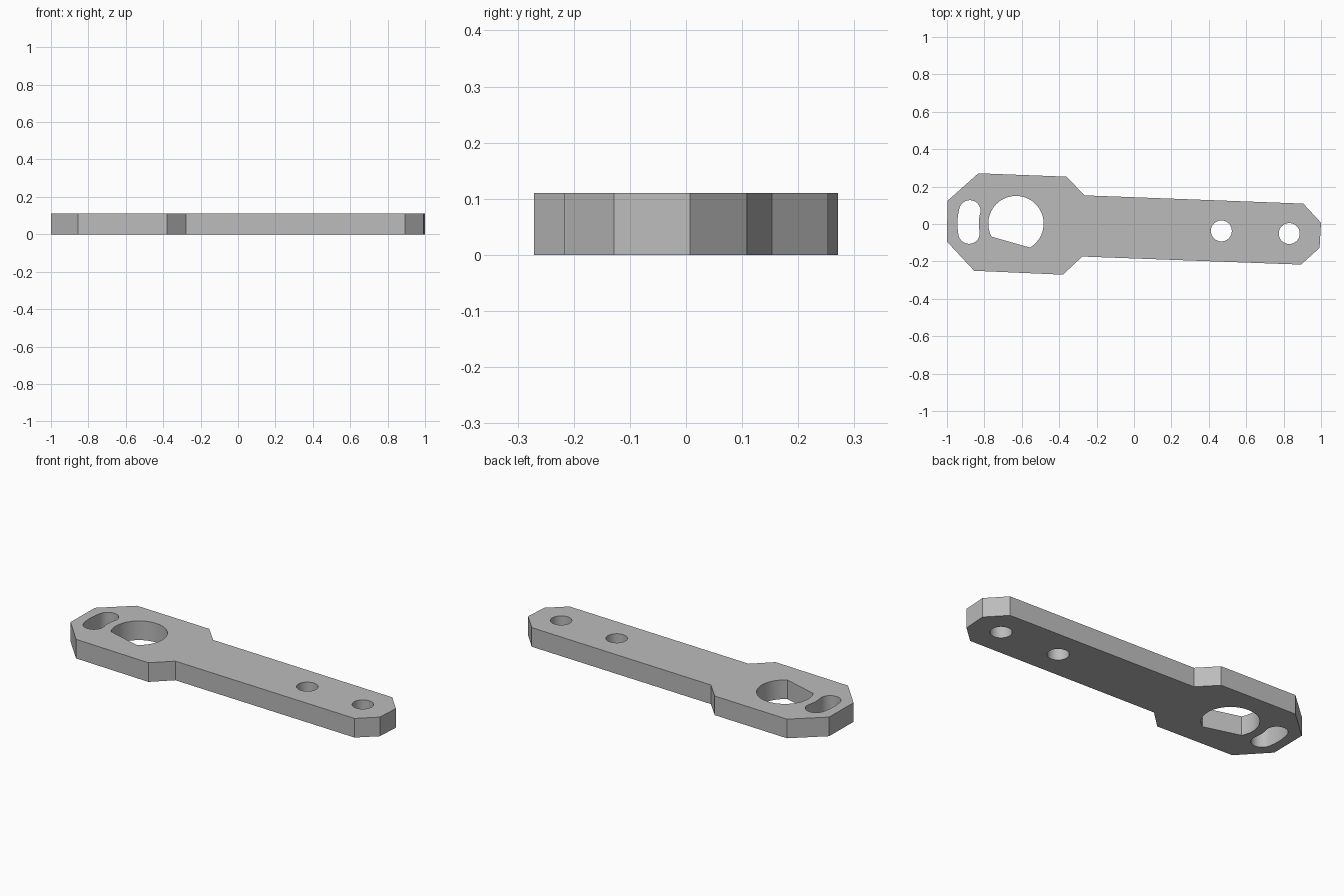
import bpy, bmesh, math

if "Cube" in bpy.data.objects:
    bpy.data.objects.remove(bpy.data.objects["Cube"])

THICKNESS = 0.11

grey = bpy.data.materials.new("plain_grey")
grey.diffuse_color = (0.5, 0.5, 0.5, 1)
grey.use_nodes = True
grey.node_tree.nodes["Principled BSDF"].inputs["Base Color"].default_value = grey.diffuse_color


def arc(cx, cy, r, start, end, steps):
    """Points along an arc, angles in degrees, both ends included."""
    angles = [math.radians(start + (end - start) * i / steps) for i in range(steps + 1)]
    return [(cx + r * math.cos(a), cy + r * math.sin(a)) for a in angles]


def circle(cx, cy, r, steps=48):
    return arc(cx, cy, r, 0, 360, steps)[:-1]


def curved_slot(cx, cy, radius, half_width, a0, a1):
    """Bean-shaped slot that follows an arc around (cx, cy)."""
    def cap(a, start):
        ra = math.radians(a)
        x, y = cx + radius * math.cos(ra), cy + radius * math.sin(ra)
        return arc(x, y, half_width, start, start + 180, 20)[1:-1]
    return (arc(cx, cy, radius + half_width, a0, a1, 16) + cap(a1, a1)
            + arc(cx, cy, radius - half_width, a1, a0, 16) + cap(a0, a0 + 180))


# Outer profile: wide chamfered head on the left, slim arm to the right
outline = [(-0.997, 0.124), (-0.832, 0.271), (-0.36, 0.253), (-0.265, 0.153),
           (0.905, 0.109), (1.0, 0.007), (0.992, -0.128), (0.893, -0.217),
           (-0.277, -0.174), (-0.38, -0.271), (-0.855, -0.25), (-1.0, -0.094)]

# Openings: D-shaped bore, curved slot and two bolt holes
HEAD = (-0.631, 0.002)
loops = [outline,
         arc(*HEAD, 0.148, -60, 208, 56),
         curved_slot(*HEAD, 0.256, 0.057, 164.5, 191.5),
         circle(0.467, -0.037, 0.056),
         circle(0.83, -0.051, 0.056)]

# Fill the profile around its openings and extrude it to a plate
bm = bmesh.new()
for pts in loops:
    verts = [bm.verts.new((x, y, 0)) for x, y in pts]
    for a, b in zip(verts, verts[1:] + verts[:1]):
        bm.edges.new((a, b))
bmesh.ops.triangle_fill(bm, use_beauty=True, use_dissolve=False, edges=bm.edges[:])
top = bmesh.ops.extrude_face_region(bm, geom=bm.faces[:], use_keep_orig=True)
for v in top["geom"]:
    if isinstance(v, bmesh.types.BMVert):
        v.co.z = THICKNESS
bmesh.ops.recalc_face_normals(bm, faces=bm.faces[:])

mesh = bpy.data.meshes.new("lever_arm")
bm.to_mesh(mesh)
bm.free()
mesh.materials.append(grey)
arm = bpy.data.objects.new("lever_arm", mesh)
bpy.context.collection.objects.link(arm)

# Smooth hole walls, sharp rims and corners
bpy.context.view_layer.objects.active = arm
arm.select_set(True)
bpy.ops.object.shade_smooth_by_angle(angle=math.radians(25))
